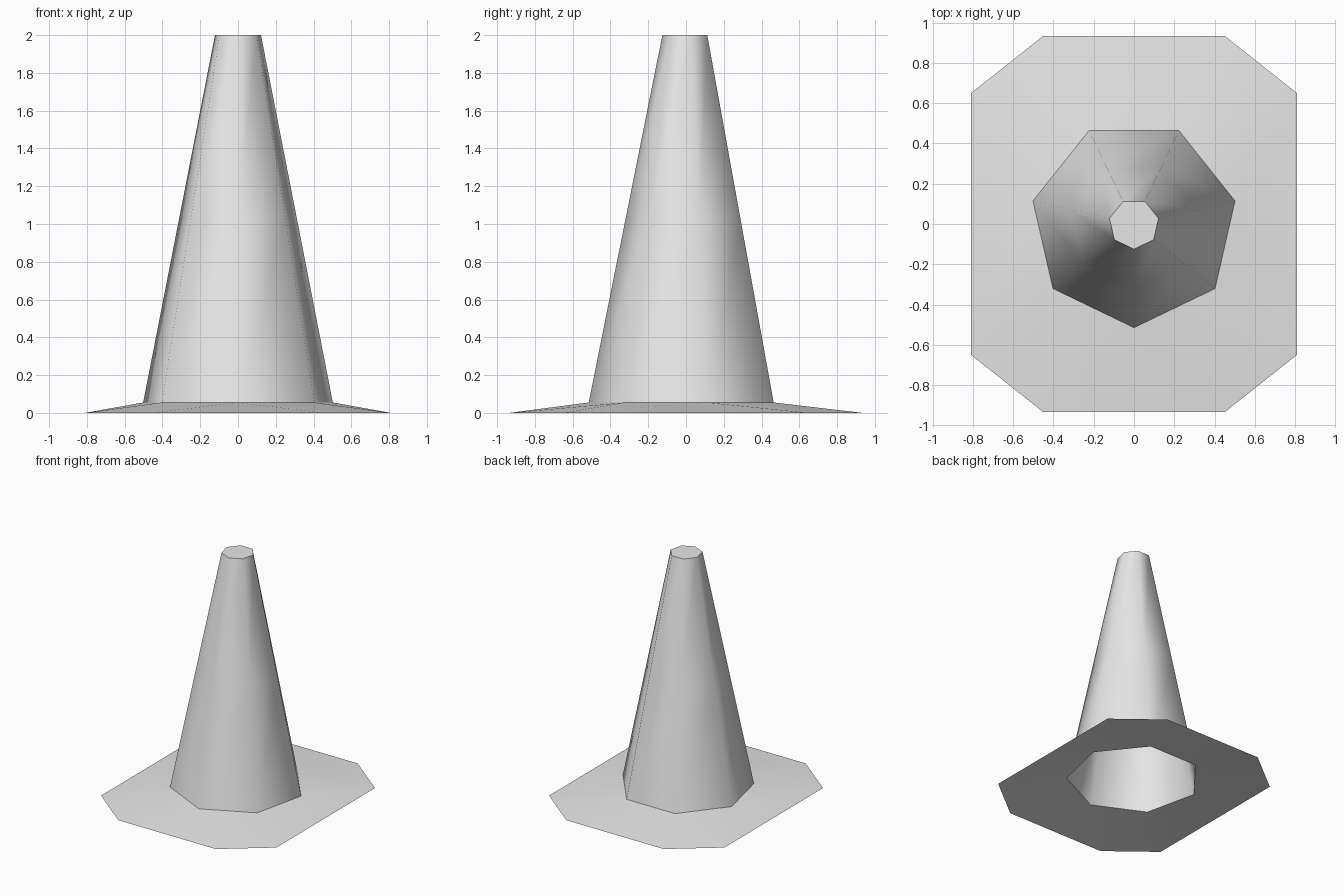
import bpy
import bmesh
import math

if "Cube" in bpy.data.objects:
    bpy.data.objects.remove(bpy.data.objects["Cube"], do_unlink=True)

SIDES = 7
BASE_R, TOP_R = 0.515, 0.125
BASE_Z, TOP_Z = 0.055, 2.0

grey = bpy.data.materials.new("light grey")
grey.use_nodes = True
colour = (0.8, 0.8, 0.8, 1)
grey.diffuse_color = colour
grey.node_tree.nodes["Principled BSDF"].inputs["Base Color"].default_value = colour


def ring(bm, radius, z):
    """Seven-sided ring with one corner at the front."""
    angles = [2 * math.pi * i / SIDES - math.pi / 2 for i in range(SIDES)]
    return [bm.verts.new((radius * math.cos(a), radius * math.sin(a), z)) for a in angles]


def loop_edges(bm, verts):
    return [bm.edges.new((v, verts[(i + 1) % len(verts)])) for i, v in enumerate(verts)]


def finish(bm, name, smooth=False):
    mesh = bpy.data.meshes.new(name)
    for face in bm.faces:
        face.smooth = smooth
    bm.to_mesh(mesh)
    bm.free()
    mesh.materials.append(grey)
    obj = bpy.data.objects.new(name, mesh)
    bpy.context.collection.objects.link(obj)
    return obj


# Hollow tapering body, open underneath
bm = bmesh.new()
rings = []
for t in (0, 0.5, 1):
    radius = BASE_R + (TOP_R - BASE_R) * t
    rings.append(ring(bm, radius, BASE_Z + (TOP_Z - BASE_Z) * t))
for low, high in zip(rings, rings[1:]):
    for i in range(SIDES):
        j = (i + 1) % SIDES
        bm.faces.new((low[i], low[j], high[j], high[i]))
finish(bm, "cone_body", smooth=True)

# Flat tip
bm = bmesh.new()
bm.faces.new(ring(bm, TOP_R, TOP_Z))
finish(bm, "cone_tip")

# Thin foot sloping from the body down to a chamfered rectangle
bm = bmesh.new()
inner = loop_edges(bm, ring(bm, BASE_R, BASE_Z))
corners = []
for sx, sy in ((1, -1), (1, 1), (-1, 1), (-1, -1)):
    pair = [(0.45 * sx, 0.935 * sy), (0.81 * sx, 0.65 * sy)]
    corners += pair if sx * sy < 0 else pair[::-1]
outer = loop_edges(bm, [bm.verts.new((x, y, 0)) for x, y in corners])
bmesh.ops.bridge_loops(bm, edges=inner + outer)
bmesh.ops.recalc_face_normals(bm, faces=bm.faces)
if sum(f.normal.z for f in bm.faces) < 0:
    bmesh.ops.reverse_faces(bm, faces=bm.faces)
finish(bm, "foot_plate", smooth=True)
